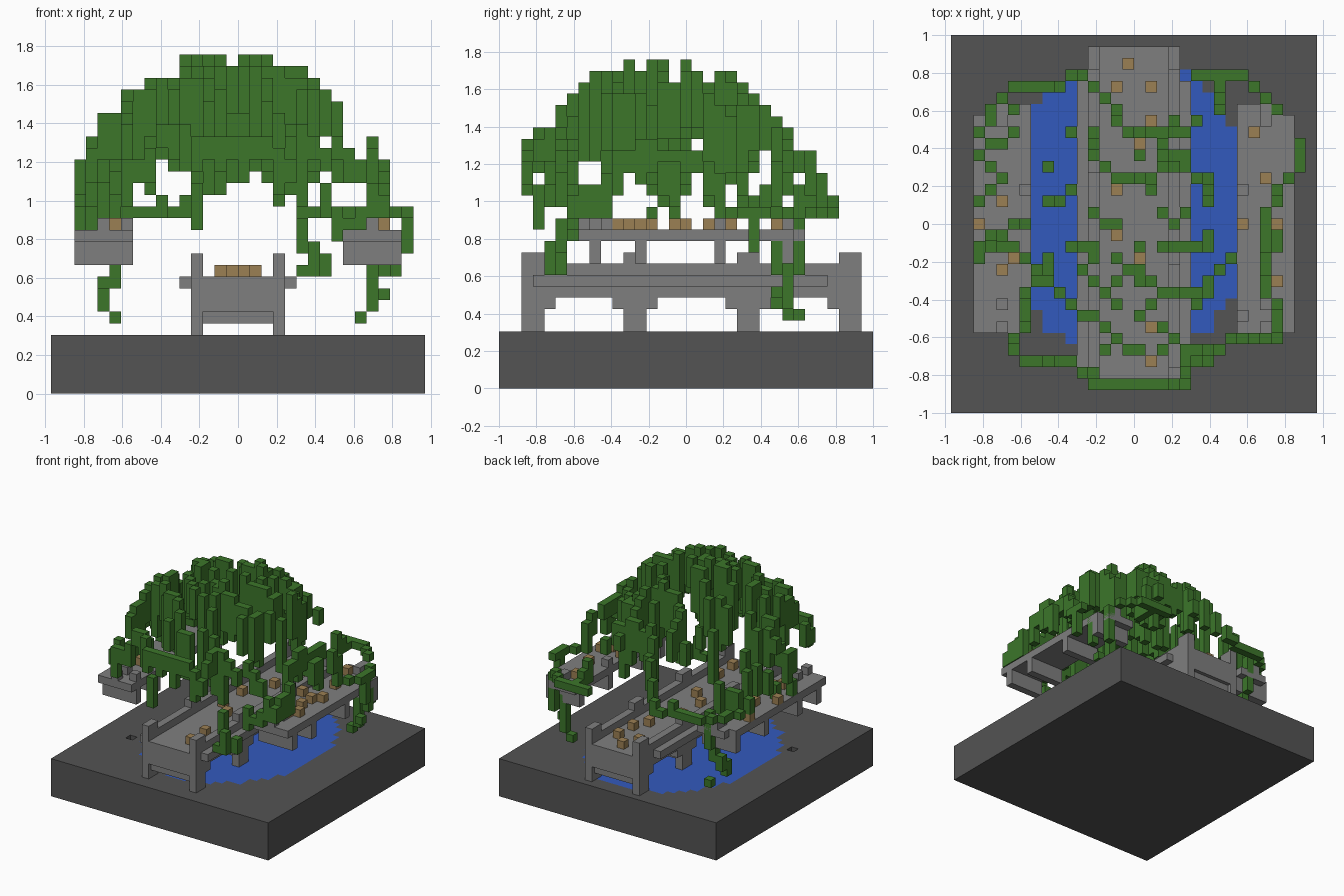
import bpy, bmesh, random
from mathutils import Vector

random.seed(11)
V = 2 / 33                      # block size
NX, NY = 32, 33                 # blocks across the ground

old = bpy.data.objects.get("Cube")
if old:
    bpy.data.objects.remove(old, do_unlink=True)


def material(name, *rgb):
    mat = bpy.data.materials.new(name)
    col = [(c / 255) ** 2.2 for c in rgb] + [1]
    mat.use_nodes = True
    mat.diffuse_color = col
    mat.node_tree.nodes["Principled BSDF"].inputs["Base Color"].default_value = col
    return mat


earth = material("dark earth", 84, 84, 84)
water = material("water blue", 54, 90, 188)
stone = material("grey stone", 126, 126, 126)
leaf = material("leaf green", 62, 117, 46)
wood = material("tan wood", 154, 127, 84)


def finish(name, bm, *mats):
    mesh = bpy.data.meshes.new(name)
    bm.to_mesh(mesh)
    bm.free()
    for m in mats:
        mesh.materials.append(m)
    obj = bpy.data.objects.new(name, mesh)
    bpy.context.collection.objects.link(obj)
    return obj


def box(bm, i0, i1, j0, j1, k0, k1):
    """Box between block coordinates, counted from the ground's front right corner."""
    lo, hi = Vector((i0, j0, k0)), Vector((i1, j1, k1))
    mid, size = (lo + hi) / 2, hi - lo
    for v in bmesh.ops.create_cube(bm, size=1)["verts"]:
        v.co = Vector(((v.co.x * size.x + mid.x - NX / 2) * V,
                       (v.co.y * size.y + mid.y - NY / 2) * V,
                       (v.co.z * size.z + mid.z) * V))


def boxes(name, mat, items):
    bm = bmesh.new()
    for item in items:
        box(bm, *item)
    return finish(name, bm, mat)


# Ground slab with an oval pool coloured on its top faces and one small pit
bm = bmesh.new()
bmesh.ops.create_grid(bm, x_segments=NX, y_segments=NY, size=1)
for v in bm.verts:
    v.co = Vector((v.co.x * NX * V / 2, v.co.y * NY * V / 2, 5 * V))
pit = None
for f in bm.faces:
    c = f.calc_center_median()
    if ((c.x + 0.03) / 0.66) ** 2 + ((c.y - 0.08) / 0.82) ** 2 < 1:
        f.material_index = 1
    if (c - Vector((-0.697, -0.364, c.z))).length < V / 3:
        pit = f
rim = [e for e in bm.edges if e.is_boundary]
for v in bmesh.ops.extrude_edge_only(bm, edges=rim)["geom"]:
    if isinstance(v, bmesh.types.BMVert):
        v.co.z = 0
bmesh.ops.contextual_create(bm, geom=[e for e in bm.edges if e.is_boundary])
hole = bmesh.ops.extrude_discrete_faces(bm, faces=[pit])["faces"][0]
bmesh.ops.translate(bm, verts=hole.verts, vec=(0, 0, -V))
bmesh.ops.recalc_face_normals(bm, faces=bm.faces)
for f in bm.faces:
    if f.normal.z < 0.5 or f == hole:
        f.material_index = 0
finish("ground", bm, earth, water)

# Bridge deck, side rails and outer ledges
parts = [(13, 19, 2, 32, 8, 10)]
for a, ledge in ((12, 11), (19, 20)):
    parts += [(a, a + 1, 2, 32, 8, 11), (ledge, ledge + 1, 3, 29, 9, 10)]
boxes("bridge_deck", stone, parts)

# Bridge posts with stepped brackets and cross beams
parts = []
for j in (2, 11, 21, 30):
    for a in (12, 19):
        parts += [(a, a + 1, j, j + 2, 5, 12),
                  (a, a + 1, max(j - 1, 2), min(j + 3, 32), 7, 8)]
    parts += [(13, 19, j, j + 2, 7, 8), (13, 19, j + 0.5, j + 1.5, 6, 7)]
boxes("bridge_posts", stone, parts)

# Two raised side terraces with beams below and kerb blocks above
for name, a, back, kerb, edge in (("right_terrace", 2, 3, 4, 6),
                                  ("left_terrace", 25, 25, 27, 25)):
    parts = [(a, a + 5, 7, 26, 13, 14), (back, back + 4, 26, 27, 13, 14)]
    parts += [(a, a + 5, j, j + 1, 11, 13) for j in (8, 12, 19, 25)]
    parts += [(edge, edge + 1, j, j + 1, 14, 15) for j in (8, 19)]
    parts += [(kerb, kerb + 1, j, j + 1, 14, 15) for j in (7, 9, 25, 26)]
    boxes(name, stone, parts)

# Wooden crates on the deck and on the terraces
deck = [(15, 30), (14, 28), (17, 28), (17, 25), (16, 23), (14, 19),
        (14, 15), (16, 13), (17, 7), (17, 4)]
terrace = [(4, 18), (2, 16), (4, 12), (5, 13), (2, 22), (26, 24), (27, 20),
           (25, 16), (28, 16), (28, 11), (27, 10), (27, 13), (27, 15)]
boxes("deck_crates", wood, [(i, i + 1, j, j + 1, 10, 11) for i, j in deck])
boxes("terrace_crates", wood, [(i, i + 1, j, j + 1, 14, 15) for i, j in terrace])

# Vine paths and single vines, as block columns
outer_paths = [
    [(13, 27), (11, 29), (10, 29), (8, 28), (6, 28), (4, 27), (2, 24)],
    [(5, 24), (2, 22), (4, 20), (2, 18)],
    [(6, 16), (3, 15), (2, 13), (4, 14), (6, 13)],
    [(7, 12), (6, 9), (5, 5), (7, 4), (9, 4), (11, 3), (13, 2), (20, 2),
     (20, 5), (23, 5), (24, 6), (28, 6), (28, 8), (27, 10), (27, 17)],
    [(28, 14), (27, 17), (28, 19), (29, 20), (30, 22), (30, 23)],
    [(21, 29), (25, 29), (26, 28), (27, 27)],
    [(23, 28), (23, 26)],
]
inner_paths = [
    [(12, 28), (14, 26), (15, 24), (18, 24)],
    [(19, 25), (18, 22), (20, 22)],
    [(12, 24), (12, 22), (13, 21), (15, 20), (20, 21), (22, 20), (22, 18)],
    [(10, 14), (12, 14)],
    [(12, 17), (14, 16)],
    [(18, 14), (20, 14), (22, 14), (22, 15)],
    [(8, 12), (9, 10), (11, 8), (13, 7), (14, 6), (13, 5)],
    [(15, 5), (16, 5)],
    [(18, 5), (19, 6)],
    [(12, 13), (11, 12), (13, 10), (14, 11)],
    [(16, 12), (18, 10), (21, 10)],
    [(21, 9), (23, 12), (24, 13)],
]
single_vines = [(9, 18), (8, 18), (8, 21), (10, 24), (8, 13), (18, 17), (19, 16),
                (14, 9), (16, 8), (17, 9), (15, 12), (16, 11), (16, 22), (20, 24),
                (21, 25), (16, 14), (14, 13), (17, 19), (10, 19), (20, 17), (18, 7)]


def trace(path):
    cells = []
    for (i0, j0), (i1, j1) in zip(path, path[1:]):
        n = max(abs(i1 - i0), abs(j1 - j0))
        for s in range(n + 1):
            cells.append((round(i0 + (i1 - i0) * s / n), round(j0 + (j1 - j0) * s / n)))
    return cells


# Hanging strands: tops follow a dome, lengths vary
strands = []
columns = [c for p in outer_paths + inner_paths for c in trace(p)] + single_vines
for i, j in dict.fromkeys(columns):
    x, y = (i + 0.5 - NX / 2) * V, (j + 0.5 - NY / 2) * V
    r = (((x + 0.04) / 0.93) ** 2 + ((y + 0.12) / 0.93) ** 2) ** 0.5
    top = int((1.05 + 0.74 * (1 - r ** 2.3)) / V) + random.choice((-1, 0, 0, 0))
    top = min(29, max(16, top))
    if r < 0.45:
        length = random.randint(4, 8)
    elif r < 0.72:
        length = random.randint(4, 7)
    else:
        length = random.randint(2, 4)
    strands.append((i, i + 1, j, j + 1, max(top - length, 15), top))
boxes("canopy_vines", leaf, strands)

# Long trailing vine tips
tips = [(5, 25, 9, 12), (4, 25, 8, 10), (4, 24, 7, 9), (5, 26, 6, 7), (5, 26, 11, 16),
        (27, 25, 9, 12), (28, 24, 8, 9), (27, 25, 7, 9), (26, 25, 6, 7), (28, 26, 10, 15),
        (29, 24, 10, 14), (21, 4, 10, 11), (22, 4, 10, 13), (23, 5, 10, 12),
        (21, 5, 12, 15), (30, 22, 12, 15), (2, 13, 14, 16), (3, 15, 14, 16),
        (24, 6, 13, 16), (25, 6, 14, 15), (26, 6, 14, 16), (12, 3, 14, 18)]
boxes("trailing_vines", leaf, [(i, i + 1, j, j + 1, a, b) for i, j, a, b in tips])
